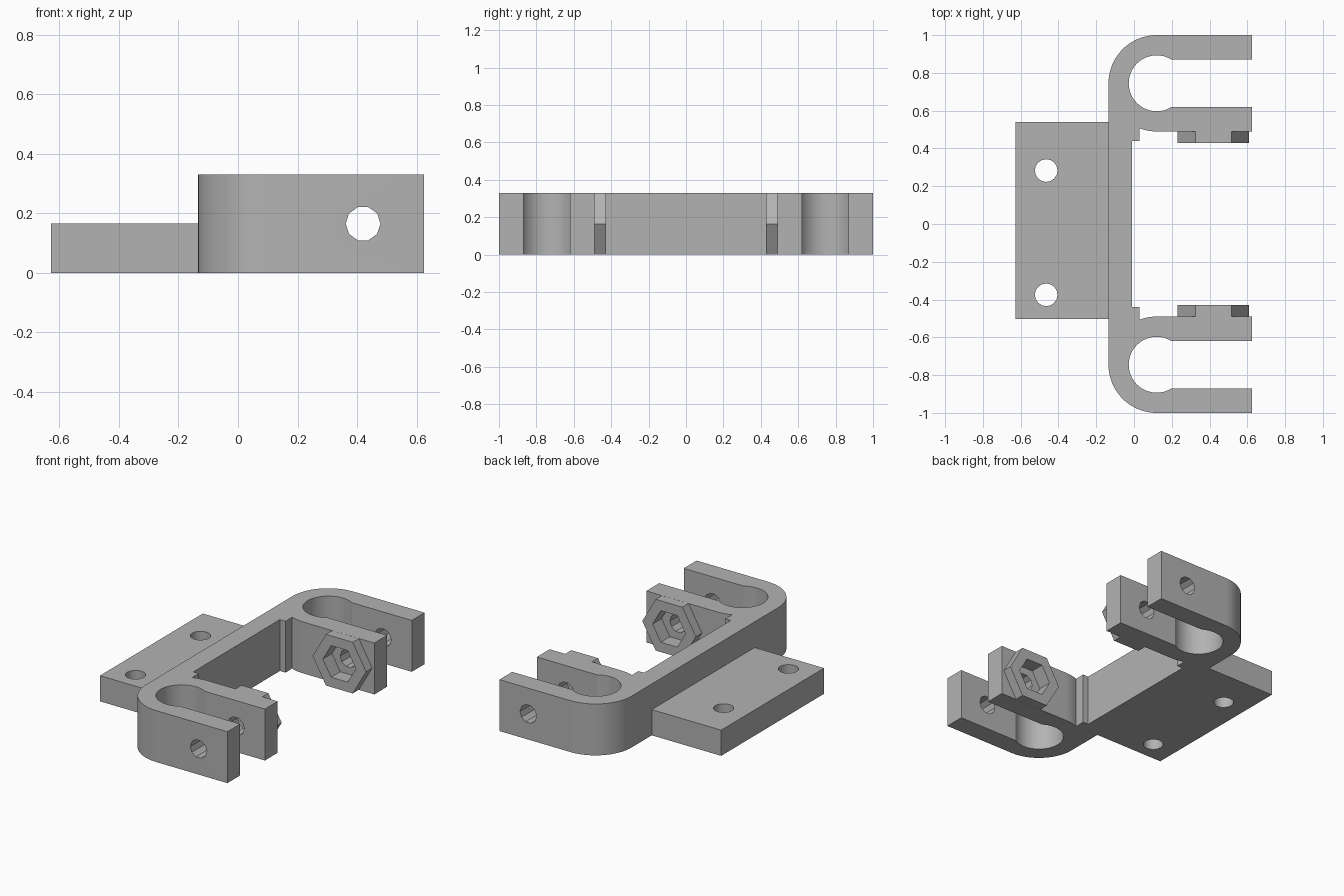
import bpy, bmesh
from math import pi, cos, sin, radians
from mathutils import Matrix

cube = bpy.data.objects.get("Cube")
if cube:
    bpy.data.objects.remove(cube, do_unlink=True)

grey = bpy.data.materials.new("mid grey")
grey.use_nodes = True
colour = (0.45, 0.45, 0.45, 1)
grey.diffuse_color = colour
grey.node_tree.nodes["Principled BSDF"].inputs["Base Color"].default_value = colour

HEIGHT, MID = 0.33, 0.165      # clamp height, bolt height
BOLT_X = 0.42
ARM_Y, ARM_X, TIP = 0.745, 0.12, 0.625


def extrude(name, outline, z0, z1):
    """Prism from a flat outline."""
    bm = bmesh.new()
    face = bm.faces.new([bm.verts.new((x, y, z0)) for x, y in outline])
    top = bmesh.ops.extrude_face_region(bm, geom=[face])["geom"]
    verts = [v for v in top if isinstance(v, bmesh.types.BMVert)]
    bmesh.ops.translate(bm, verts=verts, vec=(0, 0, z1 - z0))
    bmesh.ops.recalc_face_normals(bm, faces=bm.faces)
    mesh = bpy.data.meshes.new(name)
    bm.to_mesh(mesh)
    bm.free()
    mesh.materials.append(grey)
    obj = bpy.data.objects.new(name, mesh)
    bpy.context.collection.objects.link(obj)
    return obj


def arc(cx, cy, r, start, end, steps):
    return [(cx + r * cos(radians(start + (end - start) * i / steps)),
             cy + r * sin(radians(start + (end - start) * i / steps)))
            for i in range(steps + 1)]


def ring(sides, r, x=0, y=0):
    return arc(x, y, r, 0, 360, sides)[:-1]


def prism_y(name, sides, r, y0, y1):
    """Prism along y, centred on the bolt axis."""
    obj = extrude(name, ring(sides, r), -y1, -y0)
    obj.data.transform(Matrix.Translation((BOLT_X, 0, MID)) @ Matrix.Rotation(pi / 2, 4, "X"))
    return obj


def cut(obj, cutters):
    """Subtract the cutters and bake the result."""
    for c in cutters:
        mod = obj.modifiers.new("cut", "BOOLEAN")
        mod.operation, mod.solver, mod.object = "DIFFERENCE", "EXACT", c
    graph = bpy.context.evaluated_depsgraph_get()
    mesh = bpy.data.meshes.new_from_object(obj.evaluated_get(graph))
    obj.modifiers.clear()
    obj.data = mesh


# Clamp body: one half of the outline, from the inner wall round to the outer wall
half = [(-0.01, 0.44), (0.03, 0.44)]
half += arc(ARM_X, ARM_Y, 0.255, 249, 270, 4)
half += [(TIP, 0.49), (TIP, 0.62)]
half += arc(ARM_X, ARM_Y, 0.148, -57.5, -302.5, 28)
half += [(TIP, 0.87), (TIP, 1.0)]
half += arc(ARM_X, ARM_Y, 0.255, 90, 180, 20)
body = extrude("clamp_body", half + [(x, -y) for x, y in reversed(half)], 0, HEIGHT)

# Bolt holes and hexagonal nut recesses
bolt = prism_y("bolt_cutter", 10, 0.0585, -1.2, 1.2)
recesses = [prism_y("recess_cutter", 6, 0.117, *span) for span in ((0.38, 0.52), (-0.52, -0.38))]
cut(body, [bolt] + recesses)

# Hexagonal nut holders on the inner faces
holders = []
for side, y0, y1, recess in (("left", 0.428, 0.49, recesses[0]), ("right", -0.49, -0.428, recesses[1])):
    holder = prism_y("nut_holder_" + side, 6, 0.19, y0, y1)
    cut(holder, [recess])
    holders.append(holder)

# Mounting plate with two screw holes
plate = extrude("mounting_plate", [(-0.628, -0.503), (-0.135, -0.503), (-0.135, 0.54), (-0.628, 0.54)], 0, MID)
screws = [extrude("screw_cutter", ring(16, 0.06, -0.465, y), -0.1, 0.3) for y in (0.283, -0.375)]
cut(plate, screws)

for c in [bolt] + recesses + screws:
    bpy.data.objects.remove(c, do_unlink=True)

# Smooth the curved walls, keep the edges crisp
bpy.ops.object.select_all(action="DESELECT")
for obj in [body, plate] + holders:
    obj.select_set(True)
bpy.context.view_layer.objects.active = body
bpy.ops.object.shade_smooth_by_angle(angle=radians(25))
